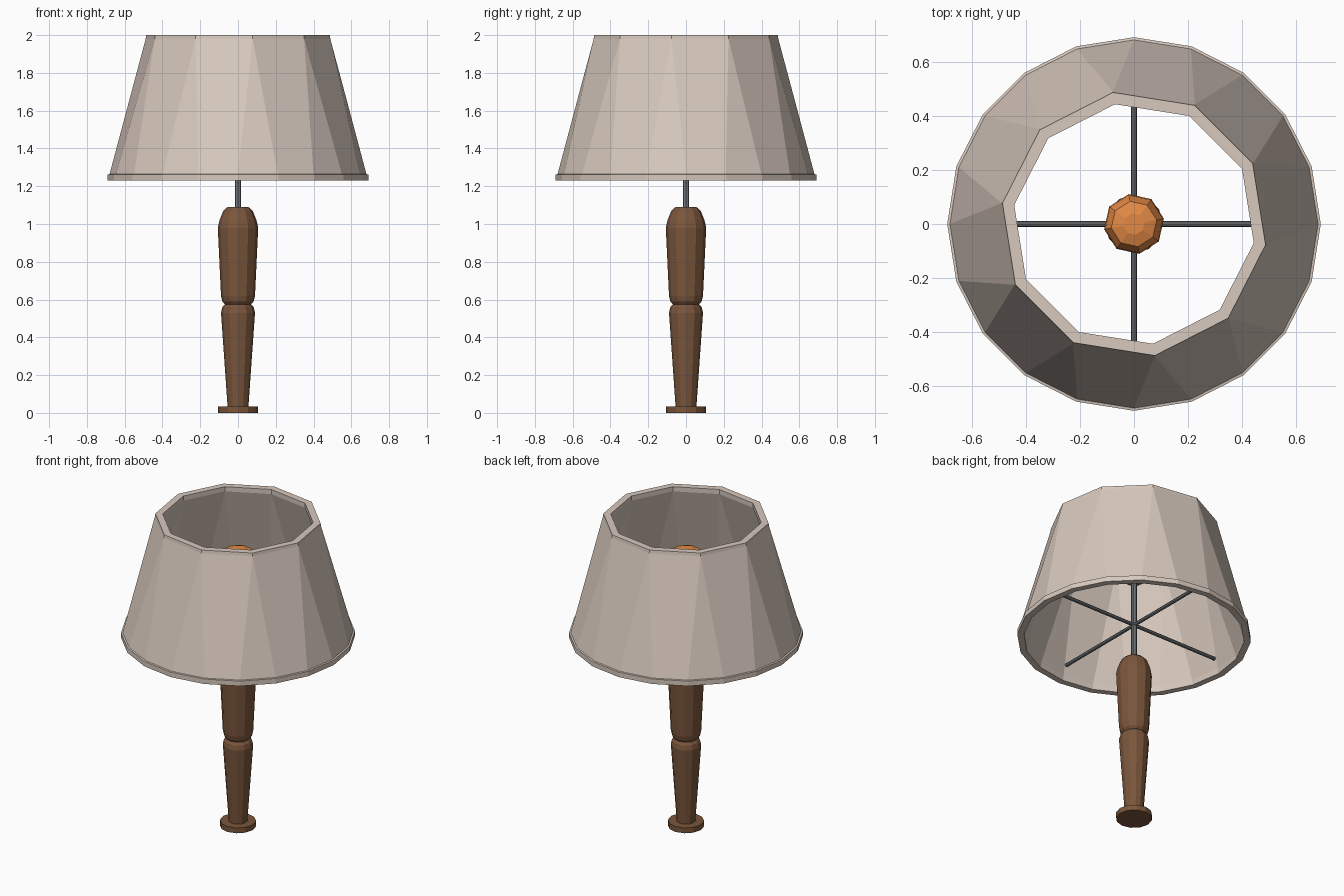
import bpy, bmesh, math
from mathutils import Vector

if "Cube" in bpy.data.objects:
    bpy.data.objects.remove(bpy.data.objects["Cube"])


def material(name, rgb):
    m = bpy.data.materials.new(name)
    m.diffuse_color = (*rgb, 1)
    m.use_nodes = True
    m.node_tree.nodes["Principled BSDF"].inputs["Base Color"].default_value = m.diffuse_color
    return m


BEIGE = material("beige fabric", (0.68, 0.58, 0.51))
WOOD = material("brown wood", (0.195, 0.093, 0.045))
METAL = material("grey metal", (0.17, 0.18, 0.19))
ORANGE = material("orange bulb", (0.76, 0.25, 0.06))


def finish(bm, name, mat):
    bmesh.ops.recalc_face_normals(bm, faces=bm.faces)
    me = bpy.data.meshes.new(name)
    bm.to_mesh(me)
    bm.free()
    me.materials.append(mat)
    ob = bpy.data.objects.new(name, me)
    bpy.context.collection.objects.link(ob)
    return ob


def ring(bm, r, z, n, start=0.0, cx=0.0):
    return [bm.verts.new((cx + r * math.cos(math.radians(start + 360 * i / n)),
                          r * math.sin(math.radians(start + 360 * i / n)), z))
            for i in range(n)]


def band(bm, a, b):
    n = len(a)
    for i in range(n):
        j = (i + 1) % n
        bm.faces.new((a[i], a[j], b[j], b[i]))


def turned(name, profile, n, mat, start=0.0, cx=0.0):
    bm = bmesh.new()
    rings = [ring(bm, r, z, n, start, cx) for r, z in profile]
    for a, b in zip(rings, rings[1:]):
        band(bm, a, b)
    bm.faces.new(rings[0])
    bm.faces.new(rings[-1])
    return finish(bm, name, mat)


def taper(bm, low, top):
    # 20-sided lower ring meets 10-sided upper ring: a triangle and a quad per side
    for k in range(10):
        a, b, c = (low[(2 * k + d) % 20] for d in (1, 2, 3))
        t, u = top[k], top[(k + 1) % 10]
        bm.faces.new((a, b, t))
        bm.faces.new((b, c, u, t))


# Turned wooden stand
turned("base_disc", [(0.107, 0), (0.107, 0.035)], 12, WOOD)
turned("stand", [(0.055, 0.03), (0.09, 0.53), (0.083, 0.56), (0.07, 0.575),
                 (0.083, 0.59), (0.09, 0.62), (0.107, 0.98), (0.098, 1.02),
                 (0.078, 1.07), (0.055, 1.09)], 12, WOOD)

# Metal rod, spokes and bulb
turned("rod", [(0.017, 1.08), (0.017, 1.64)], 8, METAL)
for i in range(4):
    ob = turned("spoke_%d" % (i + 1), [(0.011, 0), (0.011, 0.62)], 8, METAL)
    ob.location = (0, 0, 1.32)
    ob.rotation_euler = (0, math.pi / 2, i * math.pi / 2)
turned("bulb", [(0.03, 1.60), (0.085, 1.64), (0.112, 1.70), (0.108, 1.74),
                (0.085, 1.79), (0.04, 1.805)], 8, ORANGE, 10)

# Faceted lampshade with thickness, open at both ends
bm = bmesh.new()
foot = ring(bm, 0.69, 1.23, 20)
ledge = ring(bm, 0.69, 1.262, 20)
low = ring(bm, 0.68, 1.264, 20)
top = ring(bm, 0.495, 1.98, 10, 27)
lip = ring(bm, 0.492, 2.0, 10, 27)
in_lip = ring(bm, 0.448, 2.0, 10, 27)
in_top = ring(bm, 0.448, 1.97, 10, 27)
in_low = ring(bm, 0.645, 1.262, 20)
in_foot = ring(bm, 0.65, 1.23, 20)
for a, b in ((foot, ledge), (ledge, low), (top, lip), (lip, in_lip),
             (in_lip, in_top), (in_low, in_foot), (in_foot, foot)):
    band(bm, a, b)
taper(bm, low, top)
taper(bm, in_low, in_top)
finish(bm, "lampshade", BEIGE)
